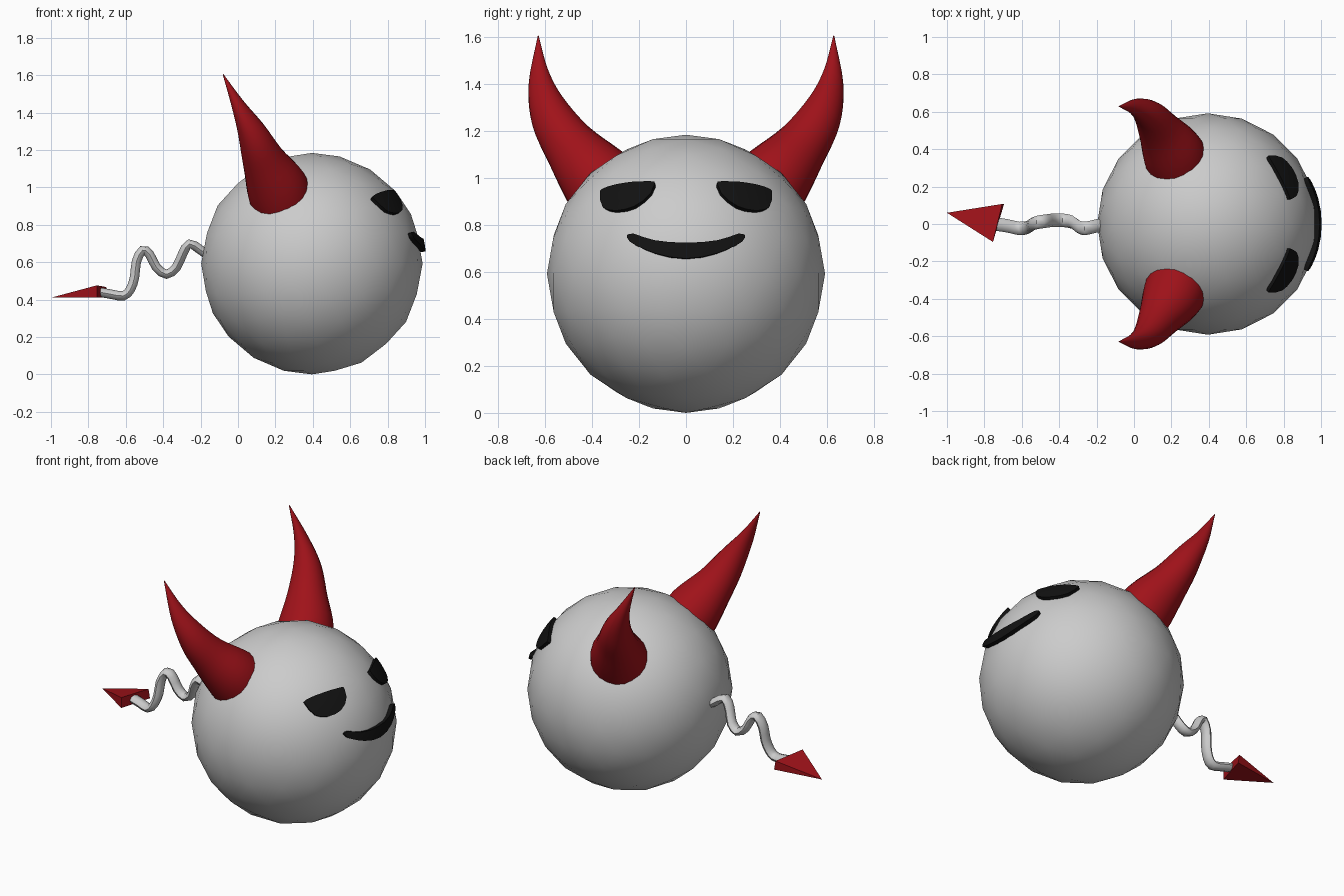
import bpy, bmesh, math
from mathutils import Vector as V

if "Cube" in bpy.data.objects:
    bpy.data.objects.remove(bpy.data.objects["Cube"])

C = V((0.395, 0, 0.592))   # body centre
R = 0.592


def material(name, rgb):
    m = bpy.data.materials.new(name)
    m.diffuse_color = (*rgb, 1)
    m.use_nodes = True
    m.node_tree.nodes["Principled BSDF"].inputs["Base Color"].default_value = m.diffuse_color
    return m


RED = material("red", (0.35, 0.006, 0.01))
BLACK = material("black", (0.006, 0.006, 0.006))


def finish(bm, name, mat=None, angle=None):
    bmesh.ops.recalc_face_normals(bm, faces=bm.faces)
    me = bpy.data.meshes.new(name)
    bm.to_mesh(me)
    bm.free()
    ob = bpy.data.objects.new(name, me)
    bpy.context.collection.objects.link(ob)
    if mat:
        me.materials.append(mat)
    if angle:
        bpy.ops.object.select_all(action='DESELECT')
        ob.select_set(True)
        bpy.context.view_layer.objects.active = ob
        bpy.ops.object.shade_smooth_by_angle(angle=math.radians(angle))
    return ob


def spline(pts, steps):
    """Catmull-Rom through points of any dimension."""
    pts = [V(p) for p in pts]
    p = [2 * pts[0] - pts[1]] + pts + [2 * pts[-1] - pts[-2]]
    out = []
    for i in range(1, len(p) - 2):
        a, b, c, d = p[i - 1:i + 3]
        for k in range(steps):
            t = k / steps
            out.append(0.5 * (2 * b + (c - a) * t + (2 * a - 5 * b + 4 * c - d) * t * t
                              + (3 * b - a - 3 * c + d) * t ** 3))
    return out + [pts[-1]]


def loft(rings, sides):
    """Skin elliptical rings given as (centre, axis, axis)."""
    bm = bmesh.new()
    loops = []
    for c, a, b in rings:
        angs = [2 * math.pi * k / sides for k in range(sides)]
        loops.append([bm.verts.new(c + a * math.cos(t) + b * math.sin(t)) for t in angs])
    for p, q in zip(loops, loops[1:]):
        for k in range(sides):
            n = (k + 1) % sides
            bm.faces.new((p[k], p[n], q[n], q[k]))
    bm.faces.new(loops[0])
    bm.faces.new(loops[-1])
    return bm


def tangent(pts, i):
    return (pts[min(i + 1, len(pts) - 1)] - pts[max(i - 1, 0)]).normalized()


# Body
bm = bmesh.new()
bmesh.ops.create_icosphere(bm, subdivisions=3, radius=R)
bmesh.ops.translate(bm, verts=bm.verts, vec=C)
finish(bm, "body", None, 60)

# Horns: x centre, x radius, inner edge (y, z), outer edge (y, z)
HORN = [(0.25, 0.165, 0.16, 1.02), (0.205, 0.163, 0.275, 1.115), (0.14, 0.118, 0.416, 1.22),
        (0.078, 0.08, 0.527, 1.348), (0.005, 0.038, 0.588, 1.463), (-0.08, 0.002, 0.627, 1.605)]
OUTER = [(0.42, 0.76), (0.505, 0.9), (0.58, 1.055), (0.648, 1.21), (0.668, 1.39), (0.631, 1.605)]
rows = spline([(*a, *b) for a, b in zip(HORN, OUTER)], 4)
for s, side in ((1, "left"), (-1, "right")):
    mid = [V((r[0], s * (r[2] + r[4]) / 2, (r[3] + r[5]) / 2)) for r in rows]
    rings = []
    for i, r in enumerate(rows):
        a = V((0, s * (r[4] - r[2]) / 2, (r[5] - r[3]) / 2))
        rings.append((mid[i], a, tangent(mid, i).cross(a).normalized() * r[1]))
    finish(loft(rings, 20), side + "_horn", RED, 50)

# Wavy tail
PATH = [(-0.15, -0.01, 0.63), (-0.2, -0.01, 0.665), (-0.26, -0.024, 0.698), (-0.297, -0.015, 0.642),
        (-0.33, 0.01, 0.572), (-0.382, 0.02, 0.535), (-0.436, 0.02, 0.572), (-0.473, 0.015, 0.642),
        (-0.51, 0.01, 0.664), (-0.543, 0.0, 0.604), (-0.553, -0.01, 0.52), (-0.575, -0.02, 0.455),
        (-0.612, -0.024, 0.42), (-0.676, -0.01, 0.428), (-0.74, 0.0, 0.44)]
path = spline(PATH, 2)
rings = []
for i, p in enumerate(path):
    n = tangent(path, i).cross(V((0, 1, 0))).normalized()
    rings.append((p, V((0, 0.036, 0)), n * 0.025))
finish(loft(rings, 8), "tail", None, 50)

# Tail tip: flat-bottomed four-sided arrowhead
bm = bmesh.new()
base = [bm.verts.new(p) for p in ((-0.695, 0.107, 0.41), (-0.754, -0.096, 0.41),
                                  (-0.754, -0.096, 0.476), (-0.705, 0.107, 0.467))]
tip = bm.verts.new((-1.0, 0.06, 0.41))
bm.faces.new(base)
for k in range(4):
    bm.faces.new((base[k], base[(k + 1) % 4], tip))
finish(bm, "tail_tip", RED)


# Face features: columns of (y, top z, bottom z) wrapped on the sphere
def patch(name, cols, r_out, rows=4):
    def on_ball(y, z, r):
        dz = z - C.z
        return V((C.x + math.sqrt(r * r - y * y - dz * dz), y, z))
    bm = bmesh.new()
    grid = [[bm.verts.new(on_ball(y, t + (b - t) * k / rows, r_out)) for k in range(rows + 1)]
            for y, t, b in cols]
    for p, q in zip(grid, grid[1:]):
        for k in range(rows):
            bm.faces.new((p[k], p[k + 1], q[k + 1], q[k]))
    ext = bmesh.ops.extrude_face_region(bm, geom=bm.faces[:], use_keep_orig=True)
    for v in ext["geom"]:
        if isinstance(v, bmesh.types.BMVert):
            v.co = C + (v.co - C) * (0.57 / r_out)
    finish(bm, name, BLACK, 40)


EYE = [(0.135, 0.985, 0.972), (0.15, 0.986, 0.936), (0.18, 0.986, 0.905), (0.22, 0.985, 0.88),
       (0.26, 0.98, 0.867), (0.3, 0.973, 0.861), (0.335, 0.963, 0.866), (0.355, 0.955, 0.877),
       (0.367, 0.946, 0.91)]
for s, side in ((1, "left"), (-1, "right")):
    patch(side + "_eye", [(s * y, t, b) for y, t, b in EYE], 0.605)

HALF = [(0.0, 0.725, 0.657), (0.07, 0.727, 0.664), (0.134, 0.735, 0.68), (0.18, 0.748, 0.698),
        (0.222, 0.763, 0.718), (0.24, 0.762, 0.73), (0.252, 0.757, 0.748)]
patch("mouth", [(-y, t, b) for y, t, b in HALF[:0:-1]] + HALF, 0.612)
